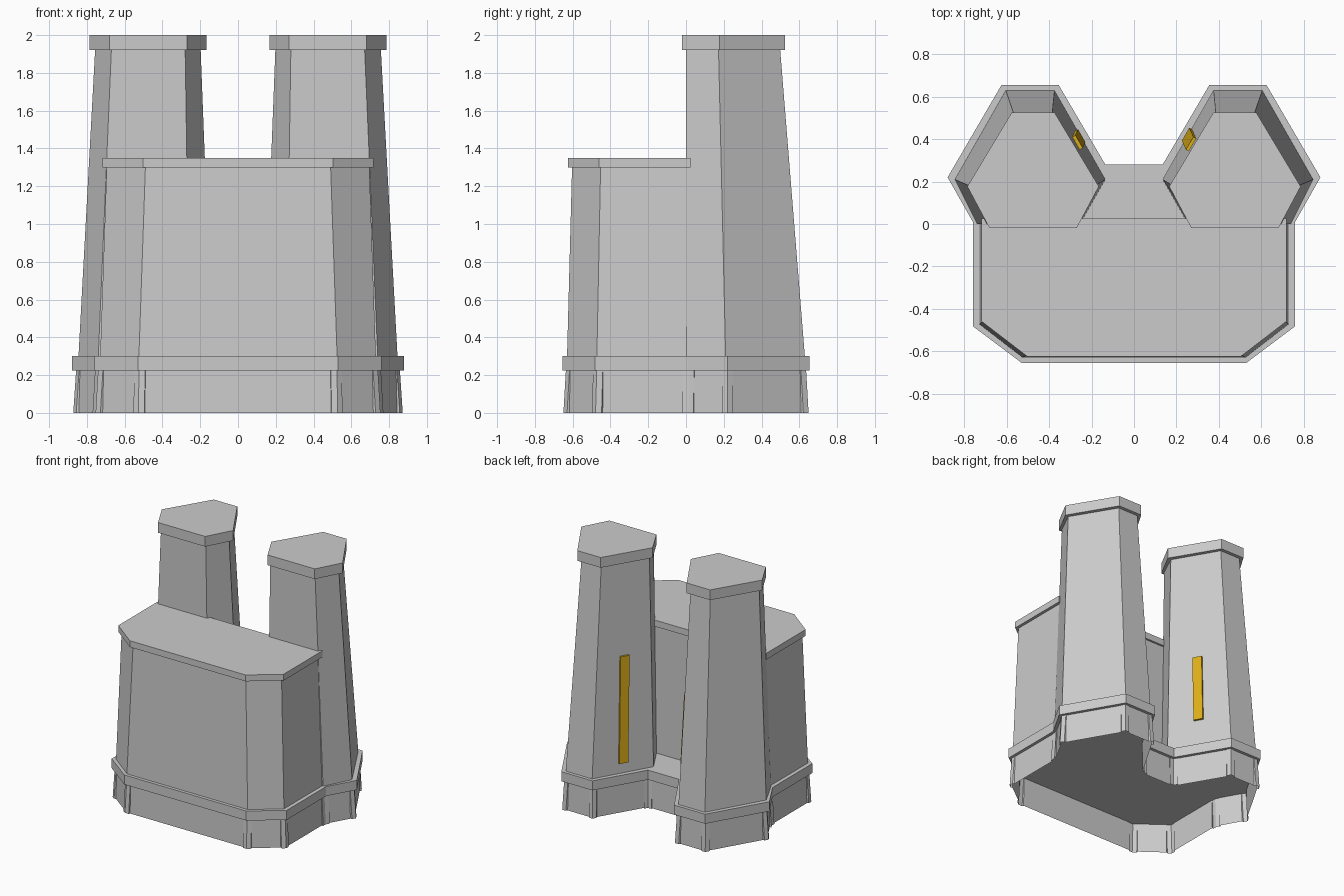
import bpy, bmesh
from mathutils import Vector

if "Cube" in bpy.data.objects:
    bpy.data.objects.remove(bpy.data.objects["Cube"])


def new_object(name, bm, mat=None):
    bmesh.ops.recalc_face_normals(bm, faces=bm.faces)
    me = bpy.data.meshes.new(name)
    bm.to_mesh(me)
    bm.free()
    ob = bpy.data.objects.new(name, me)
    bpy.context.collection.objects.link(ob)
    if mat:
        me.materials.append(mat)
    return ob


def loft(name, low, high, z0, z1, caps=True, mat=None):
    """Wall between two outlines with the same point count, capped if wanted."""
    bm = bmesh.new()
    a = [bm.verts.new((p[0], p[1], z0)) for p in low]
    b = [bm.verts.new((p[0], p[1], z1)) for p in high]
    n = len(a)
    if caps:
        bm.faces.new(a[::-1])
        bm.faces.new(b)
    for i in range(n):
        j = (i + 1) % n
        bm.faces.new((a[i], a[j], b[j], b[i]))
    return new_object(name, bm, mat)


def symmetric(half):
    return half + [(-x, y) for x, y in reversed(half)]


def flip(pts):
    return [(-x, y) for x, y in reversed(pts)]


def offset(pts, d):
    """Move a counter-clockwise outline outwards by d with mitred corners."""
    out = []
    for i, p in enumerate(pts):
        p = Vector(p)
        e1 = (p - Vector(pts[i - 1])).normalized()
        e2 = (Vector(pts[(i + 1) % len(pts)]) - p).normalized()
        n1, n2 = Vector((e1.y, -e1.x)), Vector((e2.y, -e2.x))
        out.append(p + (n1 + n2) * d / (1 + n1.dot(n2)))
    return out


def stripped(pts, proud, recess, w=0.032):
    """Outline with corner strips standing proud of recessed wall panels."""
    o, r, out = offset(pts, proud), offset(pts, recess), []
    n = len(pts)
    for i, c in enumerate(o):
        u = (o[i - 1] - c).normalized()
        v = (o[(i + 1) % n] - c).normalized()
        out += [r[i] + u * w, c + u * w, c, c + v * w, r[i] + v * w]
    return out


# Open-bottomed plinth with corner strips, and the projecting band above it
foot = symmetric([(0.53, -0.655), (0.76, -0.482), (0.76, 0.01), (0.879, 0.22),
                  (0.625, 0.655), (0.355, 0.655), (0.135, 0.28)])
loft("plinth", stripped(foot, -0.006, -0.018), stripped(foot, -0.019, -0.023), 0, 0.225, caps=False)
loft("plinth_band", foot, foot, 0.225, 0.30)

# Front hall and its roof slab
loft("hall", symmetric([(0.525, -0.63), (0.73, -0.472), (0.73, 0.01)]),
     symmetric([(0.49, -0.603), (0.695, -0.452), (0.695, 0.01)]), 0.29, 1.31)
roof = symmetric([(0.503, -0.625), (0.718, -0.46), (0.718, 0.025)])
loft("hall_roof", roof, roof, 1.30, 1.35)

# Twin tapered six-sided towers with caps
base = [(0.255, 0), (0.74, 0), (0.845, 0.21), (0.605, 0.63), (0.375, 0.63), (0.135, 0.21)]
head = [(0.28, 0), (0.67, 0), (0.756, 0.172), (0.56, 0.498), (0.388, 0.498), (0.198, 0.172)]
cap = [(0.271, -0.02), (0.681, -0.02), (0.786, 0.177), (0.577, 0.525), (0.374, 0.525), (0.166, 0.177)]

for side, f in (("right", list), ("left", flip)):
    loft(side + "_tower", f(base), f(head), 0.29, 1.93)
    loft(side + "_tower_cap", f(cap), f(cap), 1.92, 2.0)

# Plain gold strips on the inner back faces of the towers
gold = bpy.data.materials.new("gold")
gold.diffuse_color = (0.72, 0.42, 0.01, 1)
gold.use_nodes = True
gold.node_tree.nodes["Principled BSDF"].inputs["Base Color"].default_value = gold.diffuse_color


def strip_outline(z):
    t = (z - 0.29) / 1.64
    a, b = [Vector(base[k]).lerp(Vector(head[k]), t) for k in (4, 5)]
    m, d = (a + b) / 2, (a - b).normalized() * 0.035
    n = Vector((-d.y, d.x)).normalized()
    return [m - d - n * 0.01, m + d - n * 0.01, m + d + n * 0.016, m - d + n * 0.016]


for side, f, z0, z1 in (("right", list, 0.38, 1.20), ("left", flip, 0.52, 1.05)):
    loft(side + "_gold_strip", f(strip_outline(z0)), f(strip_outline(z1)), z0, z1, mat=gold)
